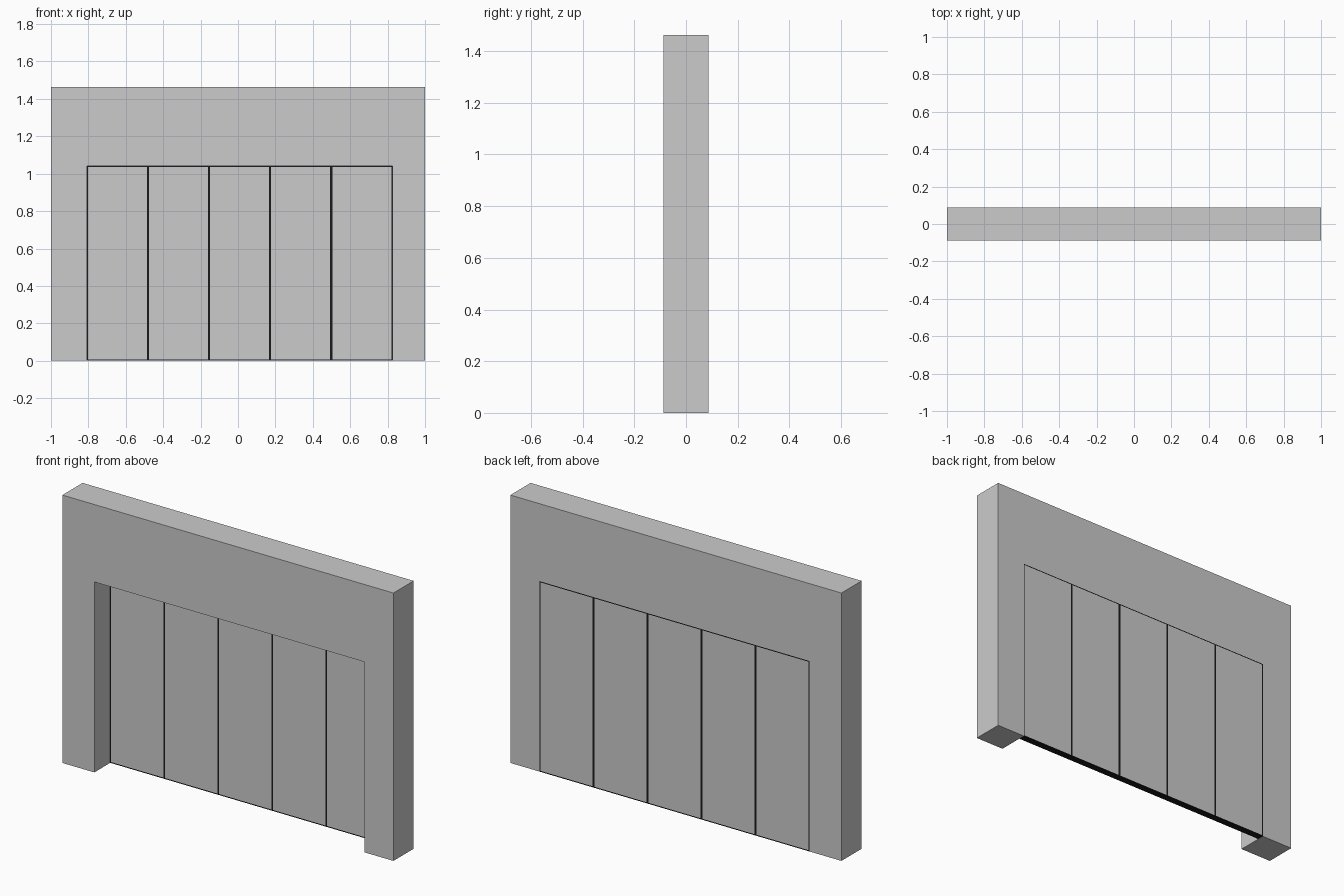
import bpy, bmesh

if "Cube" in bpy.data.objects:
    bpy.data.objects.remove(bpy.data.objects["Cube"])

W, H, D = 1.0, 1.463, 0.087            # half width, height, half depth
L, R, TOP = -0.807, 0.825, 1.04        # door opening
Y0, Y1 = 0.05, D                       # folding door thickness, flush with back
N, EDGE = 5, 0.0055                    # leaves and rubber edging width


def material(name, v):
    m = bpy.data.materials.new(name)
    m.diffuse_color = (v, v, v, 1)
    m.use_nodes = True
    m.node_tree.nodes["Principled BSDF"].inputs["Base Color"].default_value = m.diffuse_color
    return m


def extrude_profile(name, pts, y0, y1, mat=None):
    """Extrude an x-z outline along y."""
    bm = bmesh.new()
    face = bm.faces.new([bm.verts.new((x, y0, z)) for x, z in pts])
    res = bmesh.ops.extrude_face_region(bm, geom=[face])
    verts = [g for g in res["geom"] if isinstance(g, bmesh.types.BMVert)]
    bmesh.ops.translate(bm, verts=verts, vec=(0, y1 - y0, 0))
    bmesh.ops.recalc_face_normals(bm, faces=bm.faces)
    me = bpy.data.meshes.new(name)
    bm.to_mesh(me)
    bm.free()
    if mat:
        me.materials.append(mat)
    ob = bpy.data.objects.new(name, me)
    bpy.context.collection.objects.link(ob)
    return ob


def box(name, x0, x1, z0, z1, mat):
    return extrude_profile(name, [(x0, z0), (x1, z0), (x1, z1), (x0, z1)], Y0, Y1, mat)


panel_grey = material("panel_grey", 0.62)
rubber = material("black_rubber", 0.01)

# Wall with the door opening
extrude_profile("wall", [(-W, 0), (L, 0), (L, TOP), (R, TOP), (R, 0),
                         (W, 0), (W, H), (-W, H)], -D, D)

# Door leaves
pitch = (R - L) / N
for i in range(N):
    x = L + i * pitch
    box(f"door_leaf_{i + 1}", x + EDGE, x + pitch - EDGE, EDGE, TOP - EDGE, panel_grey)

# Upright seals between and beside the leaves
for i in range(N + 1):
    x = L + i * pitch
    box(f"upright_seal_{i + 1}", max(L, x - EDGE), min(R, x + EDGE), EDGE, TOP - EDGE, rubber)

# Bottom and top seals
box("bottom_seal", L, R, 0, EDGE, rubber)
box("top_seal", L, R, TOP - EDGE, TOP, rubber)
